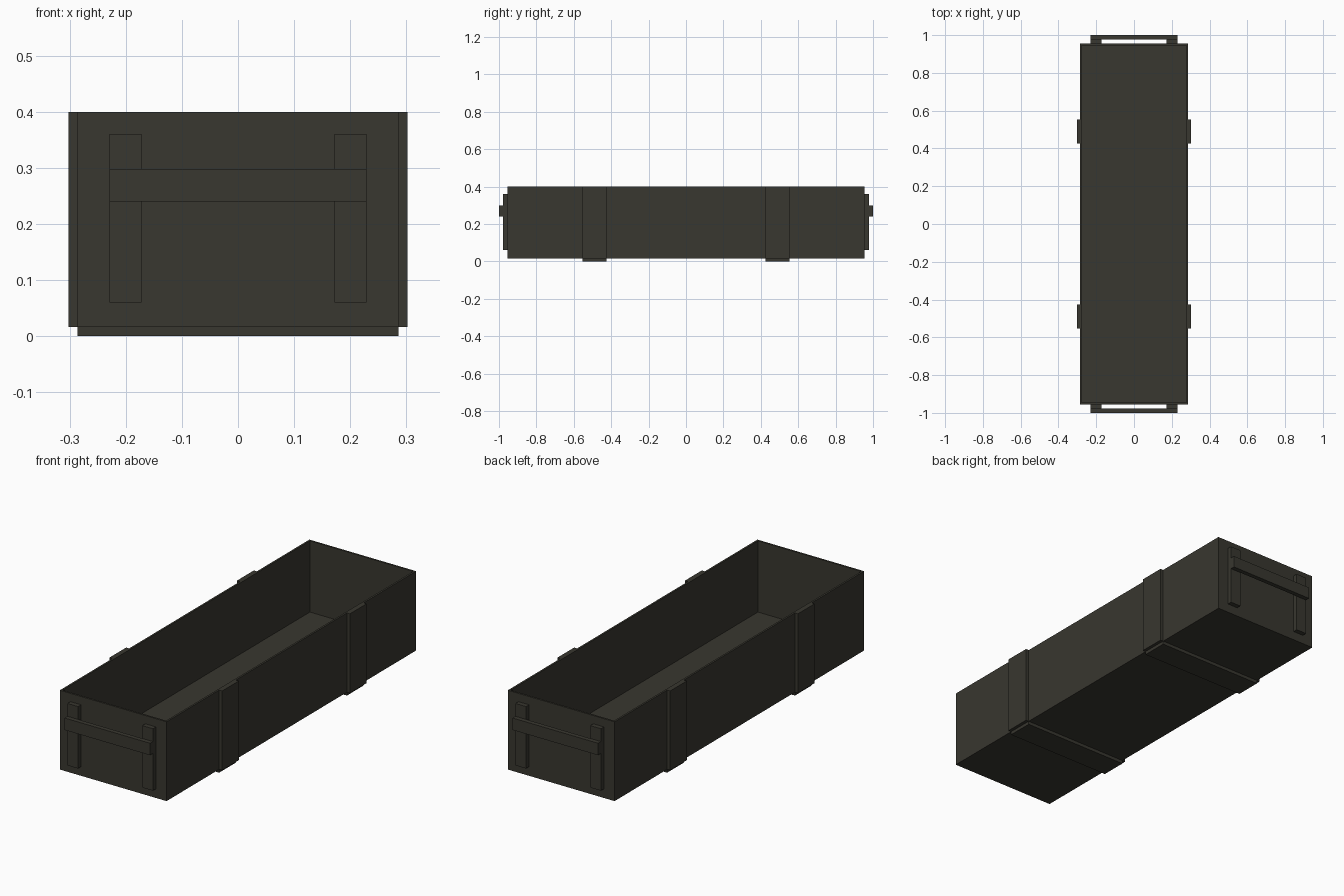
import bpy, bmesh

if "Cube" in bpy.data.objects:
    bpy.data.objects.remove(bpy.data.objects["Cube"])

# One dark olive paint for the whole crate
paint = bpy.data.materials.new("dark olive paint")
paint.diffuse_color = (0.040, 0.038, 0.029, 1)
paint.use_nodes = True
paint.node_tree.nodes["Principled BSDF"].inputs["Base Color"].default_value = paint.diffuse_color


def box(name, x0, x1, y0, y1, z0, z1):
    bm = bmesh.new()
    bmesh.ops.create_cube(bm, size=1)
    for v in bm.verts:
        v.co = ((x0 + x1) / 2 + v.co.x * (x1 - x0),
                (y0 + y1) / 2 + v.co.y * (y1 - y0),
                (z0 + z1) / 2 + v.co.z * (z1 - z0))
    me = bpy.data.meshes.new(name)
    bm.to_mesh(me)
    bm.free()
    me.materials.append(paint)
    ob = bpy.data.objects.new(name, me)
    bpy.context.collection.objects.link(ob)
    return ob


# Open crate: inset the top face, then sink it to form the floor
W, L, Z0, Z1 = 0.286, 0.955, 0.016, 0.40
WALL, FLOOR = 0.013, 0.055
crate = box("crate_body", -W, W, -L, L, Z0, Z1)
bm = bmesh.new()
bm.from_mesh(crate.data)
top = max(bm.faces, key=lambda f: f.calc_center_median().z)
bmesh.ops.inset_region(bm, faces=[top], thickness=WALL)
inner = bmesh.ops.extrude_face_region(bm, geom=[top])["geom"]
for v in (g for g in inner if isinstance(g, bmesh.types.BMVert)):
    v.co.z = FLOOR
if top.is_valid:
    bmesh.ops.delete(bm, geom=[top], context='FACES')
bmesh.ops.recalc_face_normals(bm, faces=bm.faces)
bm.to_mesh(crate.data)
bm.free()

for sy, end in ((-1, "front"), (1, "back")):
    # Battens on the sides and skids underneath
    ya, yb = sorted((sy * 0.425, sy * 0.553))
    box(f"{end}_skid", -W, W, ya, yb, 0, Z0)
    for sx, side in ((-1, "left"), (1, "right")):
        xa, xb = sorted((sx * W, sx * 0.302))
        box(f"{end}_{side}_batten", xa, xb, ya, yb, Z0, Z1)
        # Upright cleats on the ends
        xa, xb = sorted((sx * 0.172, sx * 0.229))
        ca, cb = sorted((sy * L, sy * 0.978))
        box(f"{end}_{side}_cleat", xa, xb, ca, cb, 0.06, 0.36)
    # Handle bar across the cleats
    ha, hb = sorted((sy * 0.978, sy * 1.0))
    box(f"{end}_handle_bar", -0.229, 0.229, ha, hb, 0.24, 0.298)
